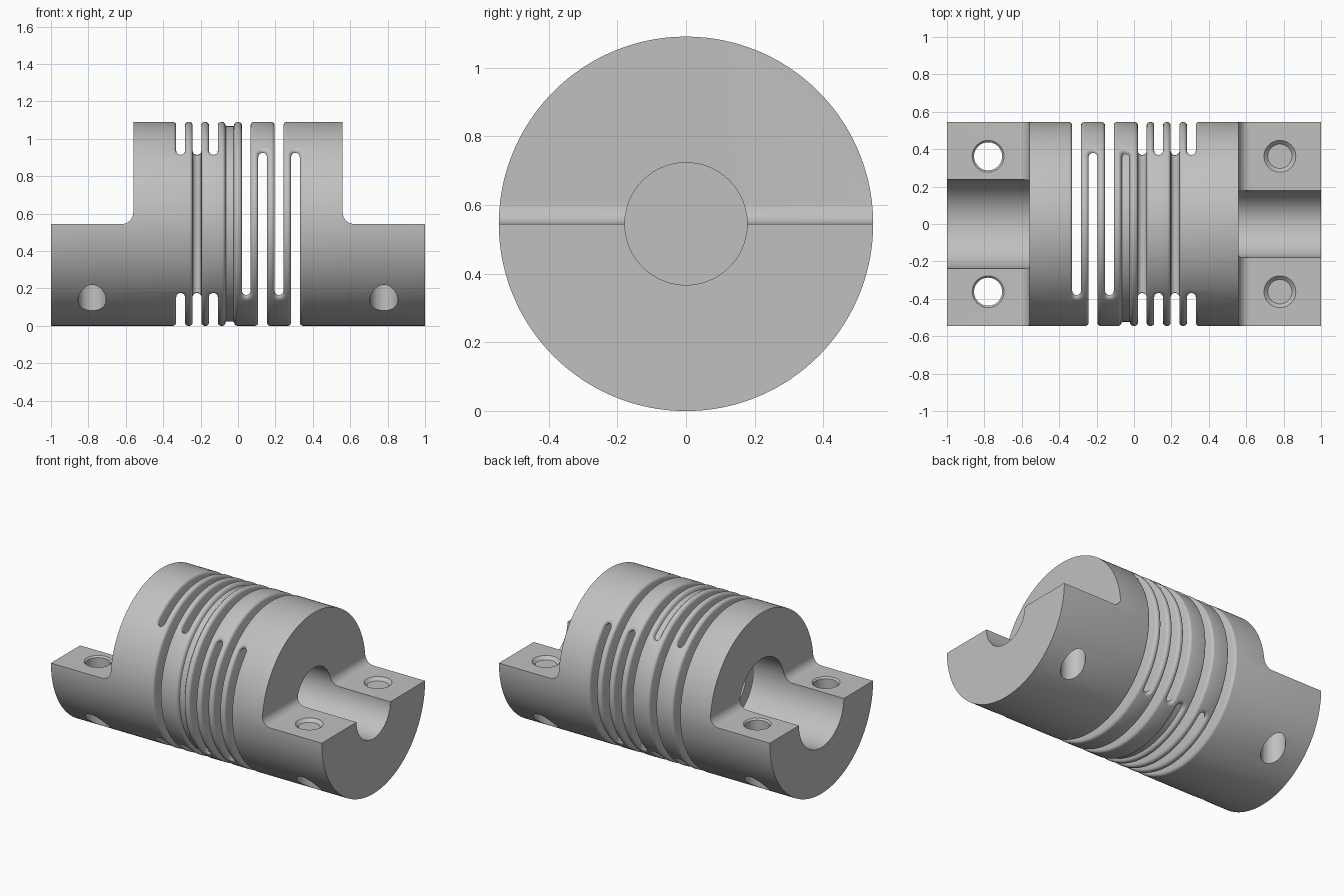
import bpy, bmesh
from math import sin, cos, pi, acos, radians
from mathutils import Matrix, Vector

if "Cube" in bpy.data.objects:
    bpy.data.objects.remove(bpy.data.objects["Cube"])

R = 0.545              # outer radius, shaft axis runs along x
SLOT_W = 0.0235        # half width of a slot
SLOT_END = -0.38       # slot floor, measured across the axis
ROUND = 0.018          # rounding of the slot rims
PITCH = 0.0877


def to_object(bm, name):
    bmesh.ops.remove_doubles(bm, verts=bm.verts, dist=1e-6)
    bmesh.ops.recalc_face_normals(bm, faces=bm.faces)
    mesh = bpy.data.meshes.new(name)
    bm.to_mesh(mesh)
    bm.free()
    obj = bpy.data.objects.new(name, mesh)
    bpy.context.collection.objects.link(obj)
    return obj


def cylinder(name, r1, r2, depth, centre, along_x=False, segments=96):
    bm = bmesh.new()
    m = Matrix.Translation(centre)
    if along_x:
        m = m @ Matrix.Rotation(pi / 2, 4, 'Y')
    bmesh.ops.create_cone(bm, cap_ends=True, segments=segments,
                          radius1=r1, radius2=r2, depth=depth, matrix=m)
    return to_object(bm, name)


def prism(name, points, half, matrix=Matrix()):
    """Outline in x and z, extruded along y by half to each side."""
    bm = bmesh.new()
    face = bm.faces.new([bm.verts.new((x, -half, z)) for x, z in points])
    new = bmesh.ops.extrude_face_region(bm, geom=[face])["geom"]
    verts = [v for v in new if isinstance(v, bmesh.types.BMVert)]
    bmesh.ops.translate(bm, verts=verts, vec=(0, 2 * half, 0))
    bm.transform(matrix)
    return to_object(bm, name)


def cut(target, cutter):
    cutter.hide_render = True
    mod = target.modifiers.new("cut", 'BOOLEAN')
    mod.operation = 'DIFFERENCE'
    mod.solver = 'EXACT'
    mod.object = cutter
    bpy.context.view_layer.objects.active = target
    bpy.ops.object.modifier_apply(modifier=mod.name)
    bpy.data.objects.remove(cutter)


def slot_cutter(matrix):
    """Flat slot with a round floor, open towards local +z."""
    floor = [(-SLOT_W * cos(a), SLOT_END + SLOT_W * (1 - sin(a)))
             for a in (pi * i / 12 for i in range(13))]
    return prism("slot_cutter", [(-SLOT_W, 0.7)] + floor + [(SLOT_W, 0.7)], 0.7, matrix)


def rim_cutter(matrix):
    """Flared band that rounds the outer rim of one slot, ends included."""
    inner = R - ROUND
    levels = [(-0.003, inner - 0.004)]
    for deg in (15, 30, 45, 60, 75):
        a = radians(deg)
        levels.append((ROUND * (1 - cos(a)), inner + ROUND * sin(a)))
    levels.append((ROUND * 1.9, R + 0.004))
    end = acos(SLOT_END / inner) - 1.4 * SLOT_W / inner
    bm = bmesh.new()
    rows = []
    for offset, rho in levels:
        w = SLOT_W + offset
        tip = [(end + 1.4 * w * sin(p) / rho, w * cos(p))
               for p in (pi / 2 * i / 6 for i in range(7))]
        middle = [(-end + 2 * end * i / 120, w) for i in range(1, 120)]
        stations = [(-t, h) for t, h in reversed(tip)] + middle + tip
        rows.append([[bm.verts.new((s * h, rho * sin(t), rho * cos(t))) for t, h in stations]
                     for s in (-1, 1)])
    count = len(rows[0][0])
    for j in range(count - 1):
        for left, right in (rows[0], rows[-1]):
            bm.faces.new((left[j], left[j + 1], right[j + 1], right[j]))
        for low, high in zip(rows, rows[1:]):
            for side in (0, 1):
                bm.faces.new((low[side][j], low[side][j + 1],
                              high[side][j + 1], high[side][j]))
    bmesh.ops.remove_doubles(bm, verts=bm.verts, dist=1e-6)
    bm.transform(matrix)
    return to_object(bm, "rim_cutter")


# Solid round body with a wide bore on one half and a narrow bore on the other
body = cylinder("coupling_body", R, R, 2, (0, 0, 0), True, 160)
cut(body, cylinder("wide_bore", 0.237, 0.237, 1.1, (-0.55, 0, 0), True))
cut(body, cylinder("narrow_bore", 0.178, 0.178, 1.2, (0.55, 0, 0), True))

# Upper half of each end removed, with a fillet at the step
STEP, FILLET = 0.56, 0.06
arc = [(STEP + FILLET * (1 - cos(a)), FILLET * (1 - sin(a)))
       for a in (pi / 2 * i / 10 for i in range(11))]
for side in (-1, 1):
    outline = [(side * x, z) for x, z in [(STEP, 0.8)] + arc + [(1.2, 0), (1.2, 0.8)]]
    cut(body, prism("end_cutter", outline, 0.8))

    # Clamp screw holes with a chamfered mouth
    for y in (-0.362, 0.362):
        cut(body, cylinder("screw_hole", 0.075, 0.075, 1.4, (side * 0.78, y, 0), segments=48))
        cut(body, cylinder("hole_chamfer", 0.065, 0.105, 0.04, (side * 0.78, y, -0.01 + 0.01),
                           segments=48))

# Flexure slots: sideways pairs on one half, upright pairs on the other
for i in range(8):
    if i < 4:
        turn = -pi / 2 if i % 2 == 0 else pi / 2
    else:
        turn = 0 if i % 2 == 0 else pi
    place = Matrix.Translation(((i - 3.5) * PITCH, 0, 0)) @ Matrix.Rotation(turn, 4, 'X')
    cut(body, slot_cutter(place))
    cut(body, rim_cutter(place))

# Rest on the ground
body.data.transform(Matrix.Translation(Vector((0, 0, R))))

# Single metal colour
metal = bpy.data.materials.new("grey metal")
metal.use_nodes = True
colour = (0.53, 0.53, 0.53, 1)
metal.diffuse_color = colour
metal.node_tree.nodes["Principled BSDF"].inputs["Base Color"].default_value = colour
body.data.materials.clear()
body.data.materials.append(metal)
for poly in body.data.polygons:
    poly.material_index = 0

bpy.ops.object.select_all(action='DESELECT')
body.select_set(True)
bpy.context.view_layer.objects.active = body
bpy.ops.object.shade_smooth_by_angle(angle=radians(30))
